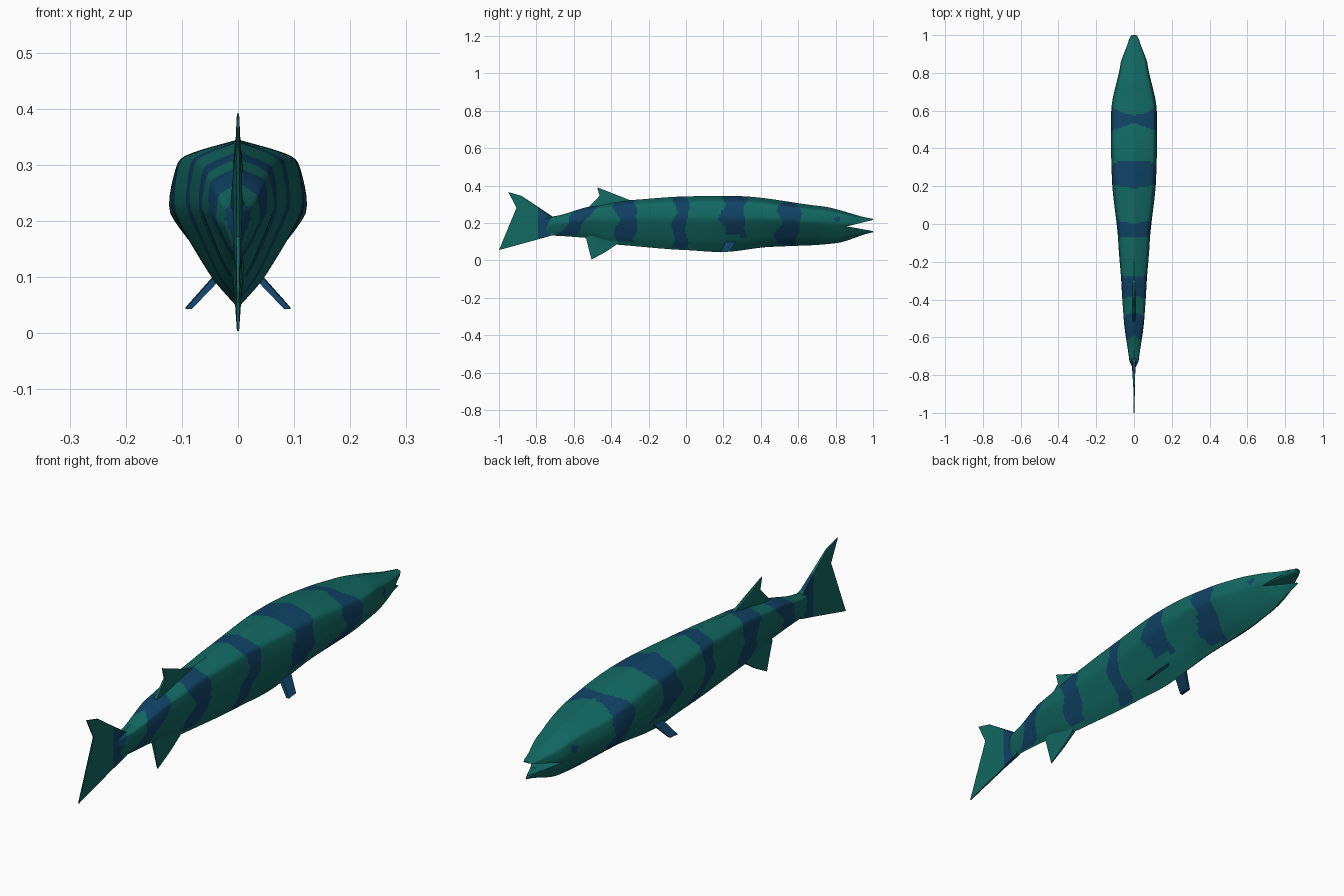
import bpy, bmesh, math
from mathutils import Vector

if "Cube" in bpy.data.objects:
    bpy.data.objects.remove(bpy.data.objects["Cube"])


def material(name, rgb):
    m = bpy.data.materials.new(name)
    m.diffuse_color = (*rgb, 1)
    m.use_nodes = True
    m.node_tree.nodes["Principled BSDF"].inputs["Base Color"].default_value = m.diffuse_color
    return m


GREEN = material("sea green", (0.006, 0.140, 0.122))
BLUE = material("deep blue", (0.005, 0.055, 0.132))


def finish(name, bm, mats, angle=40):
    bmesh.ops.recalc_face_normals(bm, faces=bm.faces)
    me = bpy.data.meshes.new(name)
    bm.to_mesh(me)
    bm.free()
    ob = bpy.data.objects.new(name, me)
    bpy.context.collection.objects.link(ob)
    for m in mats:
        me.materials.append(m)
    bpy.ops.object.select_all(action='DESELECT')
    ob.select_set(True)
    bpy.context.view_layer.objects.active = ob
    bpy.ops.object.shade_smooth_by_angle(angle=math.radians(angle))
    return ob


def curve(points, x, tension=0.6):
    """Slightly rounded interpolation through (x, value) points."""
    def slope(i):
        a, b = points[max(i - 1, 0)], points[min(i + 1, len(points) - 1)]
        return tension * (b[1] - a[1]) / (b[0] - a[0])
    for i in range(len(points) - 1):
        (x0, v0), (x1, v1) = points[i], points[i + 1]
        if x <= x1 or i == len(points) - 2:
            h = x1 - x0
            t = (x - x0) / h
            return ((2*t**3 - 3*t*t + 1) * v0 + (t**3 - 2*t*t + t) * h * slope(i)
                    + (3*t*t - 2*t**3) * v1 + (t**3 - t*t) * h * slope(i + 1))


# Lengthwise shape of the body: (y, value)
WIDTH = [(-0.77, 0.004), (-0.72, 0.025), (-0.5, 0.054), (-0.35, 0.064), (-0.1, 0.082),
         (0.25, 0.116), (0.6, 0.119), (0.84, 0.072), (0.97, 0.03), (1.0, 0.018)]
TOP = [(-0.77, 0.225), (-0.7, 0.237), (-0.5, 0.29), (-0.3, 0.322), (0, 0.342),
       (0.3, 0.343), (0.72, 0.29), (1.0, 0.222)]
BOTTOM = [(-0.77, 0.14), (-0.7, 0.132), (-0.53, 0.12), (-0.38, 0.085), (0, 0.055),
          (0.2, 0.045), (0.45, 0.072), (0.65, 0.08), (0.8, 0.092), (1.0, 0.15)]
# Half cross-section from keel to back: fractions of width and height
SIDE_W = list(enumerate([0, 0.42, 1.0, 0.90, 0.60, 0]))
SIDE_H = list(enumerate([0, 0.185, 0.58, 0.87, 0.935, 1]))

# Stripes: centre y, half width, slant (dy/dz), lowest z
STRIPES = [(0.55, 0.055, 0.1, 0.085), (0.255, 0.060, 0.0, 0.13), (-0.03, 0.036, 0.05, 0.065),
           (-0.32, 0.052, 0.0, 0.10), (-0.59, 0.045, 0.85, 0.135), (-0.76, 0.032, 0.2, 0.0)]


def is_blue(p):
    if (p.y - 0.81) ** 2 + (p.z - 0.22) ** 2 * 1.8 < 0.016 ** 2 and abs(p.x) > 0.03:
        return True                                   # eye spot
    for k, (c, w, slant, low) in enumerate(STRIPES):
        centre = c + slant * (p.z - 0.2) + 0.010 * math.sin(38 * p.z + 2 * k)
        half = w * (1 + 0.18 * math.sin(55 * p.z + 1.7 * k))
        if k == 0 and p.z > 0.27:                     # front stripe pinches on the back
            half *= 0.45 + 0.55 * min(1, abs(p.x) / 0.09)
        if abs(p.y - centre) < half and p.z > low:
            return True
    return False


# Body: loft of keeled sections
bm = bmesh.new()
N, SEG = 220, 30
half = [(curve(SIDE_W, 5 * i / SEG), curve(SIDE_H, 5 * i / SEG)) for i in range(SEG + 1)]
ring = half + [(-w, h) for w, h in reversed(half[1:-1])]
rows = []
for j in range(N + 1):
    y = -0.77 + 1.77 * j / N
    w, t, b = curve(WIDTH, y), curve(TOP, y), curve(BOTTOM, y)
    rows.append([bm.verts.new((w * u, y, b + (t - b) * v)) for u, v in ring])
n = len(ring)
for r0, r1 in zip(rows, rows[1:]):
    for i in range(n):
        f = bm.faces.new((r0[i], r0[(i + 1) % n], r1[(i + 1) % n], r1[i]))
        f.material_index = int(is_blue(f.calc_center_median()))
bm.faces.new(rows[0])
bm.faces.new(rows[-1])
body = finish("body", bm, [GREEN, BLUE])

# Mouth: wedge cut between the jaws
bm = bmesh.new()
wedge = [(0.86, 0.182), (1.02, 0.221), (1.02, 0.153)]
a, b = [[bm.verts.new((x, y, z)) for y, z in wedge] for x in (-0.2, 0.2)]
bm.faces.new(a)
bm.faces.new(b)
for i in range(3):
    bm.faces.new((a[i], a[(i + 1) % 3], b[(i + 1) % 3], b[i]))
cutter = finish("mouth_cutter", bm, [GREEN])
cutter.hide_render = True
mod = body.modifiers.new("mouth", 'BOOLEAN')
mod.operation = 'DIFFERENCE'
mod.object = cutter
mod.solver = 'EXACT'
bpy.context.view_layer.objects.active = body
bpy.ops.object.modifier_apply(modifier="mouth")
bpy.data.objects.remove(cutter)


def fin(name, outline, band=None):
    """Upright fin on the centre plane; outline of (y, z, half thickness)."""
    bm = bmesh.new()
    left, right = [[bm.verts.new((s * t, y, z)) for y, z, t in outline] for s in (-1, 1)]
    m = len(outline)
    faces = [bm.faces.new(left), bm.faces.new(right)]
    for i in range(m):
        bm.faces.new((left[i], left[(i + 1) % m], right[(i + 1) % m], right[i]))
    bmesh.ops.triangulate(bm, faces=faces)
    for y in band or ():
        bmesh.ops.bisect_plane(bm, geom=bm.verts[:] + bm.edges[:] + bm.faces[:],
                               plane_co=(0, y, 0), plane_no=(0, 1, 0))
    if band:
        for f in bm.faces:
            f.material_index = int(band[0] < f.calc_center_median().y < band[1])
    return finish(name, bm, [GREEN, BLUE])


fin("tail_fin", [(-0.70, 0.225, 0.014), (-0.73, 0.24, 0.008), (-0.88, 0.345, 0.003),
                 (-0.95, 0.365, 0.002), (-0.85, 0.172, 0.003), (-1.0, 0.055, 0.002),
                 (-0.80, 0.110, 0.004), (-0.71, 0.135, 0.008), (-0.69, 0.18, 0.014)],
    (-0.79, -0.728))
fin("dorsal_fin", [(-0.28, 0.31, 0.008), (-0.30, 0.322, 0.005), (-0.39, 0.350, 0.004),
                   (-0.475, 0.391, 0.002), (-0.462, 0.345, 0.003), (-0.52, 0.285, 0.006),
                   (-0.50, 0.26, 0.012), (-0.32, 0.28, 0.012)])
fin("anal_fin", [(-0.36, 0.11, 0.012), (-0.37, 0.086, 0.006), (-0.43, 0.045, 0.004),
                 (-0.505, 0.004, 0.002), (-0.52, 0.06, 0.003), (-0.535, 0.12, 0.006),
                 (-0.50, 0.15, 0.012)])

# Pelvic fins: swept paddles, mirrored
for side, label in ((1, "right"), (-1, "left")):
    bm = bmesh.new()
    loops = []
    for x, z, y0, y1, t in ((0.030, 0.108, 0.215, 0.275, 0.008), (0.088, 0.045, 0.185, 0.232, 0.006)):
        loops.append([bm.verts.new((side * (x + dx), y, z + dz)) for dx, y, dz in
                      ((-t, y0, -t * 0.3), (t, y0, -t * 0.3), (t * 0.8, y1, t * 0.3), (-t * 0.8, y1, t * 0.3))])
    bm.faces.new(loops[0])
    bm.faces.new(loops[1])
    for i in range(4):
        k = (i + 1) % 4
        bm.faces.new((loops[0][i], loops[0][k], loops[1][k], loops[1][i]))
    finish("pelvic_fin_" + label, bm, [BLUE])
